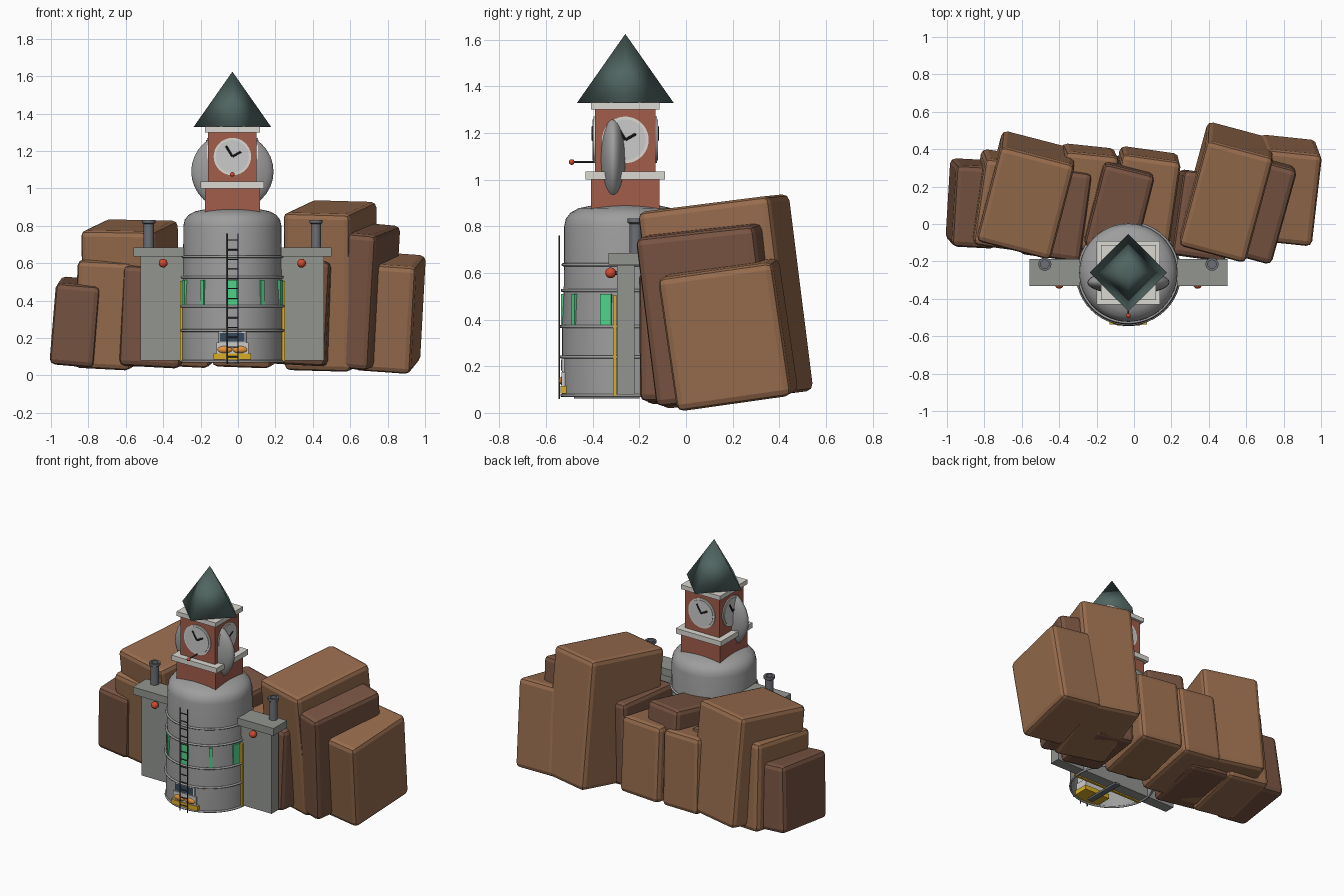
import bpy, bmesh, math
from mathutils import Matrix, Vector

if "Cube" in bpy.data.objects:
    bpy.data.objects.remove(bpy.data.objects["Cube"])

TX, TY = -0.03, -0.26          # tower axis
MATS = {}
COL = dict(rock=(.31, .15, .075), rock_dark=(.19, .09, .055), brick=(.36, .11, .07), roof=(.08, .13, .12),
           stone=(.70, .69, .64), face=(.78, .78, .75), black=(.02, .02, .02), iron=(.05, .05, .06),
           green=(.08, .65, .25), yellow=(.70, .42, .02), orange=(.80, .30, .04), red=(.65, .07, .03),
           concrete=(.29, .30, .28), metal=(.34, .34, .34), pipe=(.15, .16, .18), glass=(.04, .07, .11))


def mat(o, key):
    if key not in MATS:
        m = MATS[key] = bpy.data.materials.new(key)
        m.diffuse_color = (*COL[key], 1)
        m.use_nodes = True
        m.node_tree.nodes["Principled BSDF"].inputs["Base Color"].default_value = m.diffuse_color
    o.data.materials.append(MATS[key])


def finish(o, name, col, smooth=None):
    o.name = name
    mat(o, col)
    if smooth:
        bpy.ops.object.shade_smooth_by_angle(angle=math.radians(smooth))
    return o


def box(name, c, s, col, rot=(0, 0, 0), bevel=0):
    bpy.ops.mesh.primitive_cube_add(size=1, location=c, rotation=rot)
    o = bpy.context.object
    o.scale = s
    if bevel:
        bpy.ops.object.transform_apply(location=False, rotation=False, scale=True)
        b = o.modifiers.new("bevel", 'BEVEL')
        b.width, b.segments = bevel, 2
    return finish(o, name, col)


def rod(name, a, b, r, col, n=16):
    a, b = Vector(a), Vector(b)
    d = b - a
    bpy.ops.mesh.primitive_cylinder_add(vertices=n, radius=r, depth=d.length, location=(a + b) / 2,
                                        rotation=d.to_track_quat('Z', 'Y').to_euler())
    return finish(bpy.context.object, name, col, 35)


def ball(name, c, s, col):
    bpy.ops.mesh.primitive_uv_sphere_add(segments=32, ring_count=16, radius=1, location=c)
    bpy.context.object.scale = s
    return finish(bpy.context.object, name, col, 60)


def ring(name, c, R, r, col):
    bpy.ops.mesh.primitive_torus_add(location=c, major_radius=R, minor_radius=r,
                                     major_segments=48, minor_segments=8)
    return finish(bpy.context.object, name, col, 60)


def lathe(name, c, prof, col, n=48):
    bm = bmesh.new()
    vs = [bm.verts.new((r, 0, z)) for r, z in prof]
    es = [bm.edges.new(p) for p in zip(vs, vs[1:])]
    bmesh.ops.spin(bm, geom=vs + es, axis=(0, 0, 1), cent=(0, 0, 0), steps=n, angle=math.tau)
    bmesh.ops.remove_doubles(bm, verts=bm.verts, dist=1e-4)
    bmesh.ops.recalc_face_normals(bm, faces=bm.faces)
    me = bpy.data.meshes.new(name)
    bm.to_mesh(me)
    bm.free()
    o = bpy.data.objects.new(name, me)
    o.location = c
    bpy.context.collection.objects.link(o)
    bpy.ops.object.select_all(action='DESELECT')
    bpy.context.view_layer.objects.active = o
    o.select_set(True)
    return finish(o, name, col, 40)


# rocks: centre, size, tilt in degrees, shade
rocks = [((.495, .17, .478), (.37, .59, .85), (7, 1.5, -15), 'rock'),
         ((.64, .115, .425), (.30, .53, .73), (6, 5, -15), 'rock_dark'),
         ((.81, .18, .335), (.31, .50, .58), (8, 4, -6), 'rock'),
         ((.365, .045, .335), (.29, .46, .56), (0, 3, -8), 'rock_dark'),
         ((-.86, .11, .285), (.24, .44, .44), (5, 5, -3), 'rock_dark'),
         ((-.685, .125, .34), (.31, .47, .58), (5, 3, -8), 'rock'),
         ((-.575, .155, .44), (.41, .53, .73), (7, 1, -14.5), 'rock'),
         ((-.43, .07, .325), (.33, .48, .54), (3, 3, -8), 'rock_dark'),
         ((-.26, .14, .315), (.29, .52, .50), (5, 3, -6), 'rock'),
         ((-.085, .10, .385), (.28, .46, .58), (6, 3, -14), 'rock_dark'),
         ((.055, .14, .31), (.32, .48, .50), (5, 2, -8), 'rock')]
for i, (c, s, r, col) in enumerate(rocks):
    box(f"rock_{i}", c, s, col, [math.radians(a) for a in r], .03)

# round tower with domed top, hoops
lathe("tower_drum", (TX, TY, 0), [(.272, .07), (.272, .37), (.264, .53), (.262, .80), (.255, .832),
                                  (.235, .858), (.20, .877), (.13, .892), (0, .90)], 'metal')
for z, R in ((.635, .267), (.525, .27), (.37, .276), (.24, .276), (.075, .272)):
    ring("tower_hoop", (TX, TY, z), R, .007, 'metal')

# windows around the front half
for k in range(-2, 3):
    a = math.radians(36 * k)
    box("window", (TX + .266 * math.sin(a), TY - .266 * math.cos(a), .44),
        (.022 if k % 2 else .05, .02, .14), 'green', (0, 0, a))

# side walls with caps, chimneys, lamps and posts
box("wall", (TX, -.258, .357), (.98, .075, .555), 'concrete')
for s in (-1, 1):
    box("wall_cap", (TX + s * .395, TY, .66), (.27, .145, .05), 'concrete')
    lathe("chimney", (TX + s * .447, -.215, 0), [(.027, .68), (.027, .81), (.035, .815), (.035, .832),
                                                 (.022, .832), (.022, .70), (0, .70)], 'pipe', 24)
    ball("wall_lamp", (TX + s * .37, -.323, .60), (.023,) * 3, 'red')
    rod("lamp_stem", (TX + s * .37, -.29, .60), (TX + s * .37, -.32, .60), .008, 'iron')
    box("post", (TX + s * .272, -.305, .29), (.016, .016, .43), 'yellow')
box("base_beam", (TX, -.305, .08), (.55, .016, .016), 'yellow')
box("base_rail", (TX, -.34, .068), (.04, .28, .014), 'pipe')

# square clock tower
box("brick_base", (TX, TY, .93), (.295, .295, .16), 'brick')
box("lower_ledge", (TX, TY, 1.018), (.34, .34, .035), 'stone')
box("brick_shaft", (TX, TY, 1.165), (.26, .26, .27), 'brick')
box("upper_ledge", (TX, TY, 1.315), (.295, .295, .03), 'stone')
bpy.ops.mesh.primitive_cone_add(vertices=4, radius1=.207, radius2=0, depth=.295,
                                location=(TX, TY, 1.4765))
finish(bpy.context.object, "roof", 'roof')
bpy.ops.object.shade_smooth()
ball("side_disc", (TX, -.312, 1.09), (.22, .065, .21), 'metal')

# clocks on four sides
for k in range(4):
    R = Matrix.Translation((TX, TY, 1.17)) @ Matrix.Rotation(k * math.pi / 2, 4, 'Z')
    rod("clock_rim", R @ Vector((0, -.12, 0)), R @ Vector((0, -.136, 0)), .10, 'stone', 40)
    rod("clock_face", R @ Vector((0, -.12, 0)), R @ Vector((0, -.14, 0)), .088, 'face', 40)
    for x, z in ((-.034, .056), (.046, .026)):
        rod("clock_hand", R @ Vector((0, -.139, 0)), R @ Vector((x, -.139, z)), .006, 'black', 8)

# forward signal light
rod("signal_rod", (TX, -.38, 1.075), (TX, -.485, 1.075), .004, 'iron', 8)
ball("signal_light", (TX, -.49, 1.075), (.012,) * 3, 'red')

# ladder
for x in (-.057, 0):
    rod("ladder_rail", (x, -.543, .06), (x, -.543, .76), .004, 'iron', 8)
for i in range(13):
    z = .10 + i * .052
    rod("ladder_rung", (-.057, -.543, z), (0, -.543, z), .003, 'iron', 8)

# small vehicle at the gate
box("vehicle_bumper", (TX, -.472, .10), (.20, .13, .032), 'yellow')
for s in (-1, 1):
    ball("vehicle_headlight", (TX + s * .04, -.522, .138), (.045, .022, .022), 'orange')
box("vehicle_body", (TX, -.478, .145), (.17, .11, .06), 'face')
box("vehicle_cab", (TX, -.478, .205), (.15, .11, .065), 'face', bevel=.008)
box("vehicle_glass", (TX, -.532, .205), (.13, .006, .045), 'glass')
